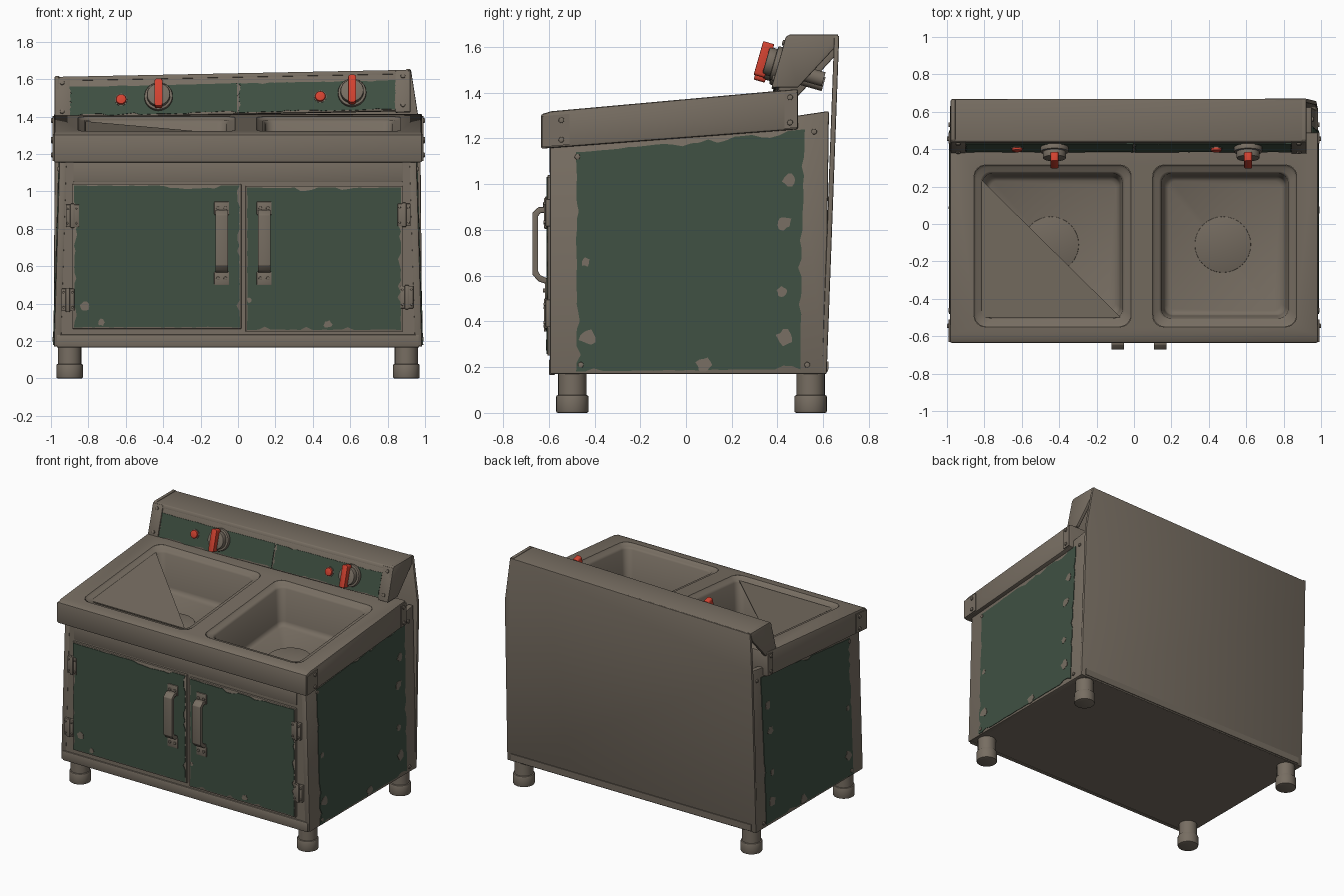
import bpy, bmesh, math, random
from mathutils import Vector

random.seed(4)
cube = bpy.data.objects.get("Cube")
if cube:
    bpy.data.objects.remove(cube)


def material(name, rgb):
    m = bpy.data.materials.new(name)
    m.use_nodes = True
    m.diffuse_color = (*rgb, 1)
    m.node_tree.nodes["Principled BSDF"].inputs["Base Color"].default_value = (*rgb, 1)
    return m


METAL = material("worn_metal", (0.185, 0.155, 0.122))
GREEN = material("green_paint", (0.05, 0.08, 0.055))
RED = material("red_plastic", (0.65, 0.055, 0.03))


def finish(name, bm, mat, bevel=0, recalc=True):
    if recalc:
        bmesh.ops.recalc_face_normals(bm, faces=bm.faces)
    if bevel:
        sharp = [e for e in bm.edges if e.calc_face_angle(0) > 0.5]
        bmesh.ops.bevel(bm, geom=sharp, offset=bevel, segments=2, profile=0.5,
                        affect='EDGES', clamp_overlap=True)
    for f in bm.faces:
        f.smooth = True
    for e in bm.edges:
        e.smooth = e.calc_face_angle(0) < 0.6
    mesh = bpy.data.meshes.new(name)
    bm.to_mesh(mesh)
    bm.free()
    mesh.materials.append(mat)
    ob = bpy.data.objects.new(name, mesh)
    bpy.context.collection.objects.link(ob)
    return ob


# Placement frames: u, v run along a surface, h is height off it
def across(u, v, h): return Vector((h, u, v))
def front(u, v, h): return Vector((u, -0.602 - h, v))
def upright(u, v, h): return Vector((u, v, h))
def side_x(z): return 0.99 - 0.03 * z
def right_side(u, v, h): return Vector((side_x(v) + h, u, v))
def left_side(u, v, h): return Vector((-side_x(v) - h, u, v))
def top_z(y): return 1.318 + 0.09 * (y + 0.6)
def counter_top(u, v, h): return Vector((u, v, top_z(v) + h))


def panel(u, v, h):
    return Vector((u, 0.385 + 0.275 * v - 0.96 * h, 1.415 + 0.96 * v + 0.275 * h + 0.02 * u))


def solid(name, outline, place, h0, h1, mat=METAL, bevel=0):
    bm = bmesh.new()
    low = [bm.verts.new(place(u, v, h0)) for u, v in outline]
    high = [bm.verts.new(place(u, v, h1)) for u, v in outline]
    bm.faces.new(low[::-1])
    bm.faces.new(high)
    n = len(low)
    for i in range(n):
        j = (i + 1) % n
        bm.faces.new((low[i], low[j], high[j], high[i]))
    return finish(name, bm, mat, bevel)


def rect(u0, u1, v0, v1):
    return [(u0, v0), (u1, v0), (u1, v1), (u0, v1)]


def disc(u, v, r, n=24):
    return [(u + r * math.cos(2 * math.pi * i / n), v + r * math.sin(2 * math.pi * i / n)) for i in range(n)]


def rounded(u0, u1, v0, v1, r, n=6):
    pts = []
    for k, (cu, cv) in enumerate(rect(u0 + r, u1 - r, v0 + r, v1 - r)):
        for i in range(n + 1):
            a = math.pi * (k + 2 + i / n) / 2
            pts.append((cu + r * math.cos(a), cv + r * math.sin(a)))
    return pts


def screws(name, spots, place, h=0.0, r=0.013):
    for u, v in spots:
        solid(name, disc(u, v, r, 10), place, h - 0.004, h + 0.009, METAL, 0.004)


def paint(name, quad, place, bite=0.018, steps=26):
    # Thin coat of paint with a ragged edge
    pts = []
    for k in range(4):
        a, b = Vector(quad[k]), Vector(quad[(k + 1) % 4])
        inward = Vector((a.y - b.y, b.x - a.x)).normalized()
        depth = 0
        for i in range(steps):
            depth = random.uniform(0.4, 1) * bite if random.random() < (0.6 if depth > 0.006 else 0.12) else random.uniform(0, 0.004)
            pts.append(a.lerp(b, i / steps) + inward * (depth if i > 1 else 0))
    solid(name, pts, place, -0.003, 0.004, GREEN)


def chips(name, spots, place):
    # Bare patches where paint has flaked away
    for u, v, r in spots:
        blob = [(u + (x - u) * s, v + (y - v) * s) for x, y in disc(u, v, r, 11)
                for s in [random.uniform(0.7, 1.2)]]
        solid(name, blob, place, 0, 0.006)


# Cabinet shell: side walls, front, floor and back
wall = [(-0.595, 0.17), (0.61, 0.17), (0.625, 1.32), (0.49, 1.30), (-0.595, 1.2)]
for tag, place in (("right", right_side), ("left", left_side)):
    solid(tag + "_wall", wall, place, -0.04, 0, METAL, 0.008)
    paint(tag + "_paint", [(-0.48, 0.18), (0.50, 0.19), (0.52, 1.24), (-0.48, 1.14)], place, 0.022)
    chips(tag + "_chips", [(-0.43, 0.33, 0.035), (0.43, 0.33, 0.035), (0.43, 0.83, 0.032), (0.45, 1.02, 0.028),
                           (0.42, 0.53, 0.022), (-0.44, 0.66, 0.02), (0.08, 0.21, 0.035)], place)
    screws(tag + "_wall_screw", [(-0.475, 1.12), (-0.46, 0.21), (0.53, 0.21), (0.56, 1.23)], place)
solid("cabinet_front", [(-0.96, 0.17), (0.96, 0.17), (0.93, 1.2), (-0.93, 1.2)], front, -0.04, -0.01)
solid("cabinet_floor", rect(-0.97, 0.97, -0.59, 0.61), upright, 0.17, 0.2)
solid("bottom_rail", rect(-0.97, 0.97, 0.165, 0.235), front, -0.03, -0.002, METAL, 0.008)
solid("top_rail", rect(-0.88, 0.88, 1.05, 1.17), front, -0.03, -0.005, METAL, 0.005)


def back_panel(u, v, h): return Vector((u, 0.609 + 0.037 * v + h, v))


solid("back_panel", [(-0.985, 0.17), (0.985, 0.17), (0.975, 1.33), (0.925, 1.65), (-0.975, 1.61), (-0.98, 1.33)],
      back_panel, -0.022, 0, METAL, 0.006)
solid("back_bottom_strip", rect(-0.95, 0.95, 0.18, 0.225), back_panel, -0.003, 0.006)

# Doors with hinges and handles
for tag, x0, x1, z0, z1 in (("left", -0.885, 0.018, 0.265, 1.04), ("right", 0.04, 0.88, 0.25, 1.03)):
    solid(tag + "_door", rect(x0, x1, z0, z1), front, -0.02, 0.004, METAL, 0.005)
    paint(tag + "_door_paint", rect(x0 + 0.008, x1 - 0.008, z0 + 0.008, z1 - 0.008),
          lambda u, v, h: front(u, v, h + 0.004), 0.02)
chips("door_chips", [(-0.82, 0.385, 0.028), (-0.73, 0.3, 0.02), (0.48, 0.29, 0.022), (0.06, 0.42, 0.014)],
      lambda u, v, h: front(u, v, h + 0.004))

for x, z in ((-0.885, 0.87), (-0.91, 0.42), (0.888, 0.875), (0.903, 0.435)):
    solid("hinge", rect(x - 0.035, x + 0.035, z - 0.06, z + 0.06), front, -0.01, 0.012, METAL, 0.004)
    solid("hinge_pin", rect(x - 0.012, x + 0.012, z - 0.065, z + 0.065), front, 0, 0.02, METAL, 0.006)
    screws("hinge_screw", [(x + s * 0.024, z + t * 0.04) for s in (-1, 1) for t in (-1, 1)], front, 0.012, 0.007)

grip = [(-0.6, 0.90), (-0.645, 0.90), (-0.672, 0.875), (-0.672, 0.605), (-0.645, 0.575), (-0.6, 0.56),
        (-0.6, 0.585), (-0.637, 0.602), (-0.647, 0.62), (-0.647, 0.86), (-0.635, 0.875), (-0.6, 0.875)]
for x in (-0.087, 0.14):
    solid("door_handle", grip, across, x - 0.034, x + 0.034, METAL, 0.004)
    for z in (0.91, 0.535):
        solid("handle_plate", rect(x - 0.04, x + 0.04, z - 0.036, z + 0.036), front, 0, 0.015, METAL, 0.005)
        screws("handle_screw", [(x - 0.02, z), (x + 0.02, z)], front, 0.015, 0.01)

# Legs with feet
for x in (-0.9, 0.9):
    for y in (-0.497, 0.545):
        solid("leg", disc(x, y, 0.062), upright, 0.05, 0.19)
        solid("foot", disc(x, y, 0.071), upright, 0, 0.078, METAL, 0.008)

# Sloping counter with two sink openings
counter = solid("counter", [(-0.635, 1.155), (0.49, 1.24), (0.49, top_z(0.49)), (-0.59, top_z(-0.59)), (-0.635, 1.305)],
                across, -0.985, 0.985, METAL, 0.01)
sinks = (("left_sink", -0.855, -0.015), ("right_sink", 0.10, 0.87))
bpy.context.view_layer.objects.active = counter
counter.select_set(True)
for tag, x0, x1 in sinks:
    cutter = solid("cutter", rounded(x0, x1, -0.55, 0.315, 0.06), upright, 1.0, 1.6)
    cutter.hide_render = True
    mod = counter.modifiers.new("opening", 'BOOLEAN')
    mod.object, mod.operation, mod.solver = cutter, 'DIFFERENCE', 'EXACT'
    bpy.ops.object.modifier_apply(modifier=mod.name)
    bpy.data.objects.remove(cutter)
bpy.ops.object.shade_smooth_by_angle(angle=math.radians(35))

# Sink basins: inset and depth of each ring from rim to floor
rings = [(0, 0), (0.012, 0.014), (0.034, 0.014), (0.046, 0.028), (0.06, 0.25), (0.066, 0.27), (0.085, 0.28)]
for tag, x0, x1 in sinks:
    bm = bmesh.new()
    prev = None
    for inset, depth in rings:
        loop = [bm.verts.new(counter_top(u, v, -depth)) for u, v in
                rounded(x0 + inset, x1 - inset, -0.55 + inset, 0.315 - inset, 0.065 - inset * 0.3)]
        if prev:
            for i in range(len(loop)):
                j = (i + 1) % len(loop)
                bm.faces.new((prev[i], prev[j], loop[j], loop[i]))
        prev = loop
    bm.faces.new(prev)
    finish(tag, bm, METAL, recalc=False)
    solid(tag + "_drain", disc((x0 + x1) / 2 - 0.01, -0.11, 0.15, 32), counter_top, -0.285, -0.272, METAL, 0.003)
solid("corner_cover", [(-0.815, -0.5), (-0.07, -0.5), (-0.815, 0.235)], counter_top, -0.024, -0.018)

# Counter end brackets
for sign in (-1, 1):
    def end(u, v, h): return Vector((sign * (0.985 + h), u, v + 0.085 * (u + 0.6)))
    solid("front_bracket", rect(-0.63, -0.51, 1.165, 1.3), end, -0.004, 0.006)
    solid("rear_bracket", rect(0.43, 0.488, 1.155, 1.31), end, -0.004, 0.006)
    screws("bracket_screw", [(-0.545, 1.275), (-0.545, 1.19), (0.455, 1.29), (0.455, 1.18)], end, 0.006)

# Control hood along the back
solid("hood_front", rect(-0.95, 0.9, 0, 0.225), panel, -0.02, 0, METAL, 0.005)


def hood(u, v, h): return Vector((h, u, v + 0.02 * h))


solid("hood_top", [(0.432, 1.61), (0.443, 1.632), (0.665, 1.632), (0.665, 1.612)], hood, -0.972, 0.918, METAL, 0.005)
cheek = [(0.378, 1.405), (0.49, 1.405), (0.652, 1.58), (0.667, 1.636), (0.45, 1.636), (0.434, 1.62)]
for x0, x1 in ((-0.98, -0.955), (0.897, 0.922)):
    solid("hood_cheek", cheek, hood, x0, x1, METAL, 0.005)
for x0, x1 in ((-0.98, -0.9), (0.842, 0.922)):
    solid("hood_flange", rect(x0, x1, -0.01, 0.22), panel, -0.01, 0.008, METAL, 0.004)
    screws("hood_screw", [((x0 + x1) / 2, 0.03), ((x0 + x1) / 2, 0.19)], panel, 0.008)
paint("control_paint_left", rect(-0.9, -0.003, 0.005, 0.17), panel, 0.012)
paint("control_paint_right", rect(0.003, 0.842, 0.005, 0.17), panel, 0.012)

# Knobs and indicator buttons
for x, s in ((-0.425, 0.1), (0.61, 0.1)):
    solid("knob_skirt", disc(x, s, 0.076, 32), panel, 0, 0.03, METAL, 0.006)
    solid("knob_body", disc(x, s, 0.062, 32), panel, 0.02, 0.065, METAL, 0.006)
    solid("knob_grip", rounded(x - 0.021, x + 0.021, s - 0.075, s + 0.078, 0.012, 3), panel, 0.05, 0.1, RED, 0.005)
    solid("knob_shaft", disc(x, s - 0.01, 0.032), panel, -0.2, 0)
for x, s in ((-0.625, 0.09), (0.44, 0.085)):
    solid("button_ring", disc(x, s, 0.033), panel, 0, 0.008)
    solid("button", disc(x, s, 0.028), panel, 0, 0.022, RED, 0.008)
